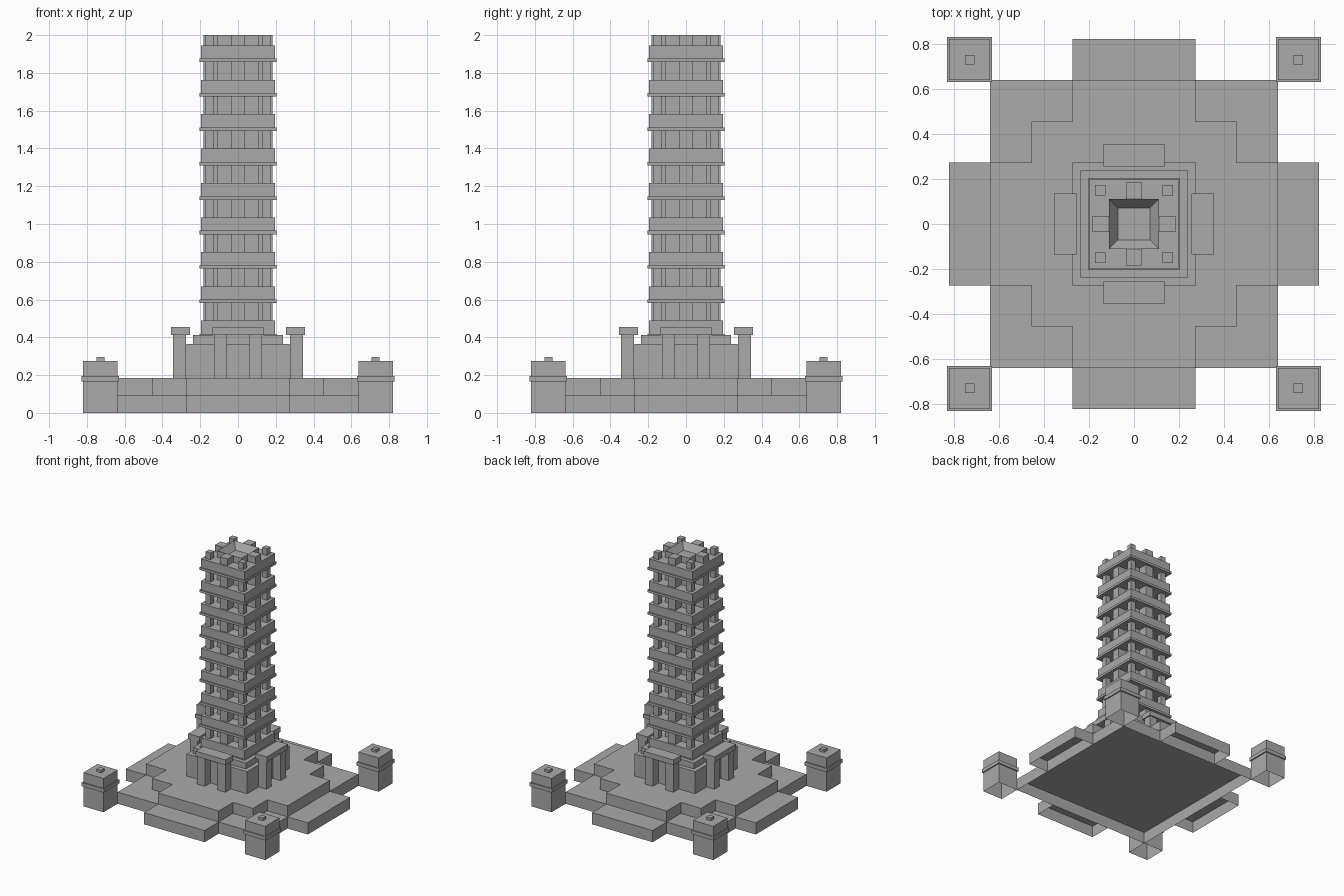
import bpy, bmesh, math
from mathutils import Matrix

old = bpy.data.objects.get("Cube")
if old:
    bpy.data.objects.remove(old, do_unlink=True)

stone = bpy.data.materials.new("grey_stone")
stone.use_nodes = True
stone.diffuse_color = (0.4, 0.4, 0.4, 1)
stone.node_tree.nodes["Principled BSDF"].inputs["Base Color"].default_value = (0.4, 0.4, 0.4, 1)


def finish(bm, name):
    mesh = bpy.data.meshes.new(name)
    bm.to_mesh(mesh)
    bm.free()
    mesh.materials.append(stone)
    obj = bpy.data.objects.new(name, mesh)
    bpy.context.collection.objects.link(obj)
    return obj


def prism(name, outline, z0, z1, open_bottom=False, well=None):
    """Extrude a counter-clockwise outline; well = (rim width, depth) sinks the top."""
    bm = bmesh.new()
    low = [bm.verts.new((x, y, z0)) for x, y in outline]
    high = [bm.verts.new((x, y, z1)) for x, y in outline]
    n = len(outline)
    for i in range(n):
        j = (i + 1) % n
        bm.faces.new((low[i], low[j], high[j], high[i]))
    top = bm.faces.new(high)
    if not open_bottom:
        bm.faces.new(low[::-1])
    if well:
        bm.normal_update()
        bmesh.ops.inset_region(bm, faces=[top], thickness=well[0], use_even_offset=True)
        for v in top.verts:
            v.co.z -= well[1]
    return finish(bm, name)


def box(name, cx, cy, hx, hy, z0, z1, **kw):
    corners = [(cx - hx, cy - hy), (cx + hx, cy - hy), (cx + hx, cy + hy), (cx - hx, cy + hy)]
    return prism(name, corners, z0, z1, **kw)


def square(name, h, z0, z1, **kw):
    return box(name, 0, 0, h, h, z0, z1, **kw)


def four_sides(obj):
    """Repeat a part on the other three sides."""
    for k in range(1, 4):
        copy = obj.copy()
        copy.name = f"{obj.name}_{k}"
        copy.matrix_world = Matrix.Rotation(k * math.pi / 2, 4, "Z")
        bpy.context.collection.objects.link(copy)


# Lower terrace, hollow underneath, with a step on each side
square("lower_terrace", 0.638, 0, 0.095, open_bottom=True)
four_sides(box("terrace_step", 0, 0.729, 0.273, 0.091, 0, 0.095, open_bottom=True))

# Upper terrace with stepped corners
a, b, c = 0.273, 0.455, 0.638
quarter = [(c, -a), (c, a), (b, a), (b, b), (a, b), (a, c)]
outline = []
for k in range(4):
    for x, y in quarter[1:]:
        for _ in range(k):
            x, y = -y, x
        outline.append((x, y))
prism("upper_terrace", outline, 0.095, 0.185)

# Corner posts with collar and knob
p = 0.729
four_sides(box("corner_post", p, p, 0.091, 0.091, 0, 0.275, open_bottom=True))
four_sides(box("post_collar", p, p, 0.1, 0.1, 0.165, 0.195))
four_sides(box("post_knob", p, p, 0.021, 0.021, 0.275, 0.296))

# Tower base and porches
square("tower_base", 0.273, 0.185, 0.365)
square("tower_base_step", 0.238, 0.365, 0.413)
for side, x in (("left", 0.092), ("right", -0.092)):
    four_sides(box("porch_pillar_" + side, x, 0.309, 0.035, 0.035, 0.185, 0.413))
four_sides(box("porch_lintel", 0, 0.304, 0.135, 0.05, 0.413, 0.455))

# Tower core with a sunken top, ribs and corner columns
square("tower_core", 0.11, 0.413, 2, well=(0.04, 0.057))
four_sides(box("core_rib", 0, 0.1465, 0.035, 0.0365, 0.413, 2))
four_sides(box("corner_column", 0.15, 0.15, 0.0225, 0.0225, 0.413, 2))

# Storey bands, each resting on a thin wider ledge
pitch = 0.1822
for k in range(9):
    z = 0.418 + k * pitch
    square(f"storey_band_{k}", 0.197, z, z + 0.07)
    square(f"storey_ledge_{k}", 0.205, z - 0.019, z)
